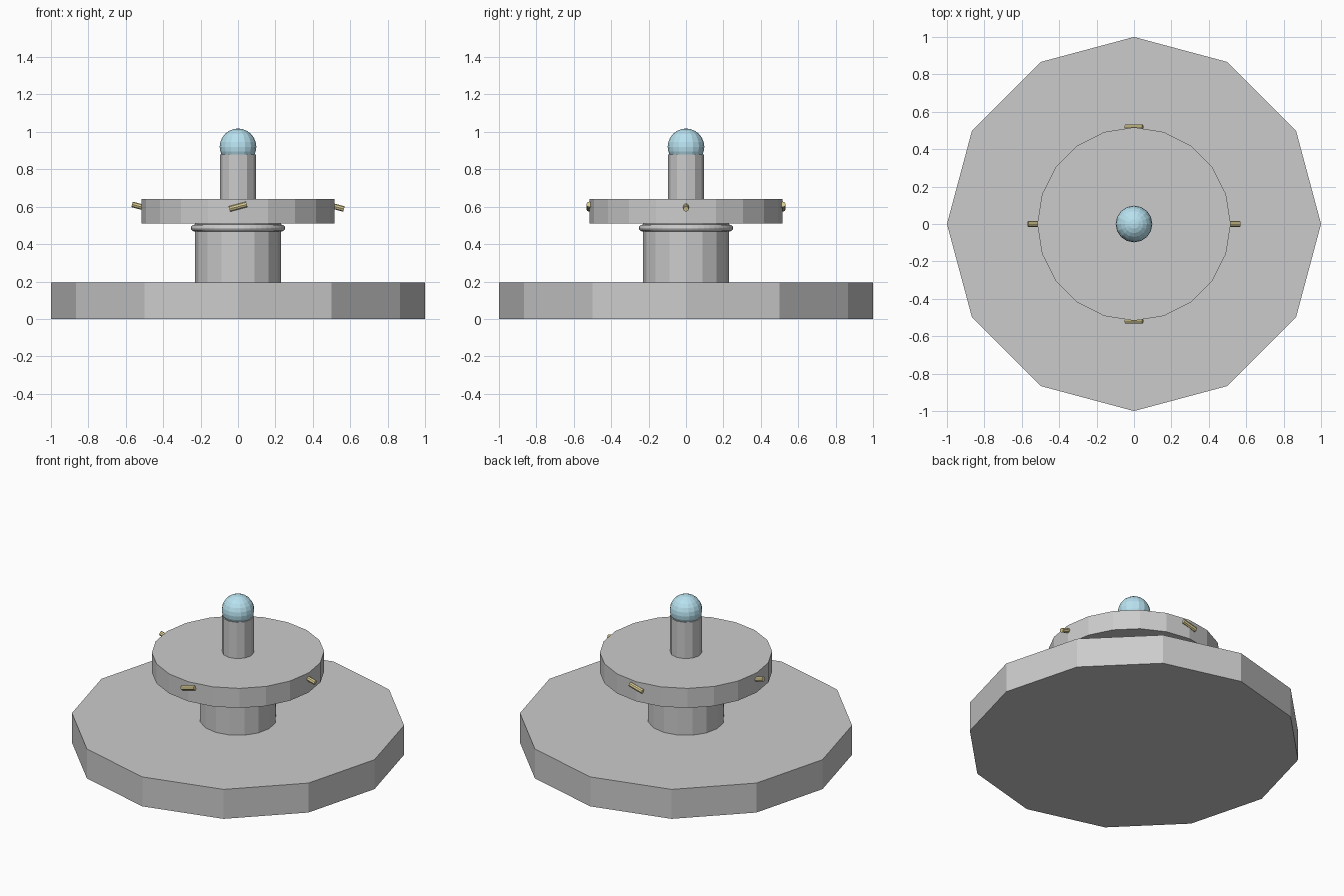
import bpy
from math import radians

if "Cube" in bpy.data.objects:
    bpy.data.objects.remove(bpy.data.objects["Cube"])


def finish(name, mat=None):
    ob = bpy.context.object
    ob.name = name
    if mat:
        ob.data.materials.append(mat)
    return ob


def material(name, color):
    m = bpy.data.materials.new(name)
    m.diffuse_color = color
    m.use_nodes = True
    m.node_tree.nodes["Principled BSDF"].inputs["Base Color"].default_value = m.diffuse_color
    return m


def drum(name, sides, radius, z0, z1):
    bpy.ops.mesh.primitive_cylinder_add(vertices=sides, radius=radius, depth=z1 - z0,
                                        location=(0, 0, (z0 + z1) / 2))
    return finish(name)


blue = material("light_blue", (0.48, 0.76, 0.87, 1))
gold = material("brass", (0.72, 0.62, 0.30, 1))

# stacked round parts
drum("base", 12, 1.0, 0, 0.195)
drum("column", 16, 0.23, 0.195, 0.51)
drum("disc", 20, 0.517, 0.51, 0.64)
drum("post", 12, 0.095, 0.64, 0.88)

# collar ring under the disc
bpy.ops.mesh.primitive_torus_add(major_radius=0.234, minor_radius=0.018,
                                 major_segments=48, minor_segments=12,
                                 location=(0, 0, 0.486))
finish("collar_ring")

# ball on top of the post
bpy.ops.mesh.primitive_uv_sphere_add(segments=16, ring_count=12, radius=0.098,
                                     location=(0, 0, 0.92))
finish("ball", blue)

# four tilted pegs around the disc rim
pegs = {"right": (0.52, 0, 15), "left": (-0.52, 0, 15),
        "front": (0, -0.518, -15), "back": (0, 0.518, -15)}
for side, (x, y, tilt) in pegs.items():
    bpy.ops.mesh.primitive_cylinder_add(vertices=8, radius=0.015, depth=0.096,
                                        location=(x, y, 0.6),
                                        rotation=(0, radians(90 + tilt), 0))
    finish("peg_" + side, gold)
